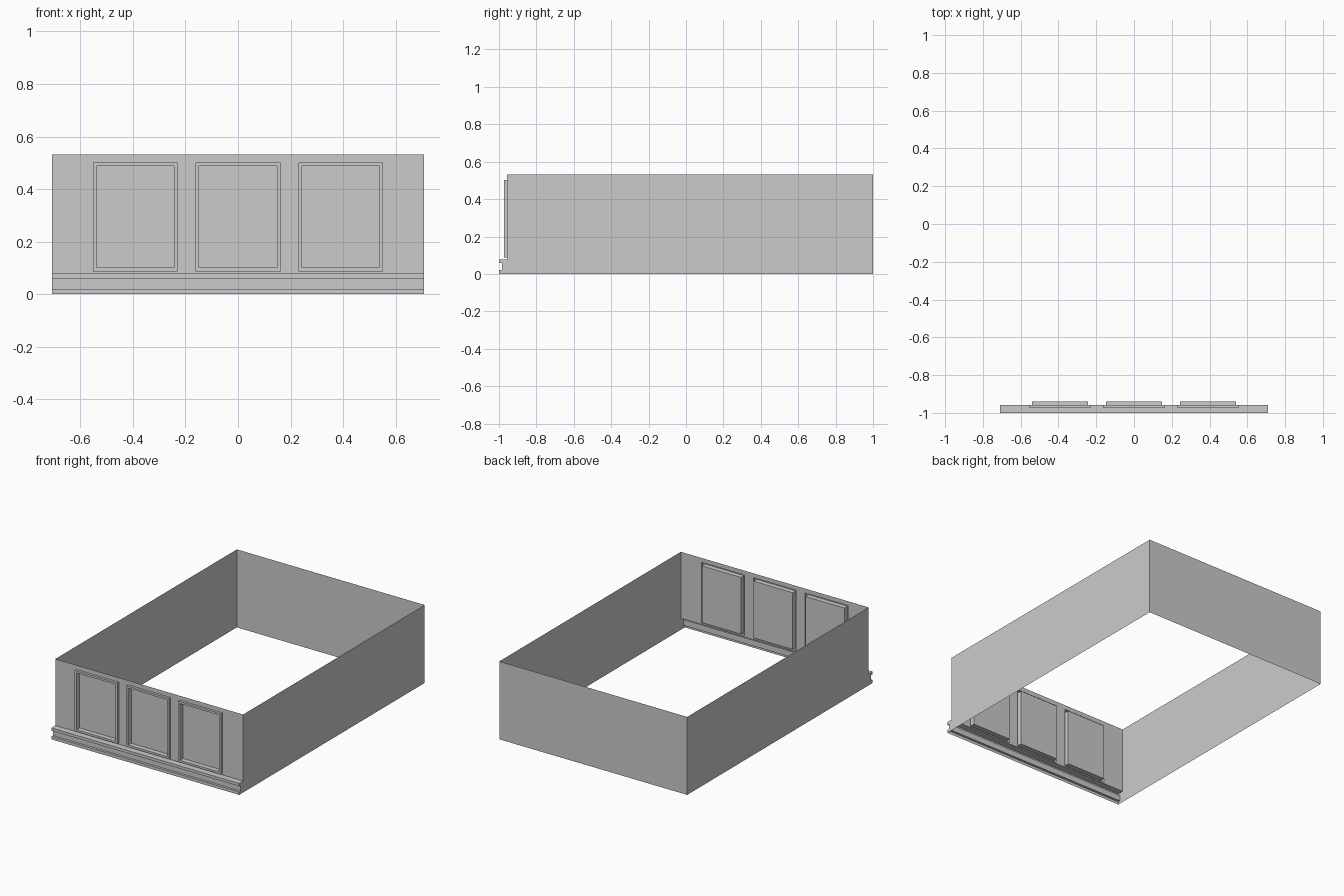
import bpy, bmesh
from mathutils import Vector

if "Cube" in bpy.data.objects:
    bpy.data.objects.remove(bpy.data.objects["Cube"])

W, H, BACK, WALL = 0.709, 0.532, 1.0, -0.957
RIM, PANEL = -0.973, -0.94
BASE_TOP = 0.078
# Base moulding section (y, z), from the floor up to the wall
BASE = [(-1, 0), (-1, 0.02), (-0.984, 0.02), (-0.984, 0.059),
        (-1, 0.059), (-1, BASE_TOP), (WALL, BASE_TOP)]


def finish(name, bm):
    mesh = bpy.data.meshes.new(name)
    bm.to_mesh(mesh)
    bm.free()
    obj = bpy.data.objects.new(name, mesh)
    bpy.context.collection.objects.link(obj)
    return obj


def face(bm, pts):
    return bm.faces.new([bm.verts.new(p) for p in pts])


def push(bm, f, dy):
    """Extrude one face straight along y and return the new cap."""
    new = bmesh.ops.extrude_discrete_faces(bm, faces=[f])["faces"][0]
    for v in new.verts:
        v.co.y += dy
    return new


# Side walls, cut to the moulding outline at the front
outline = BASE + [(WALL, H), (BACK, H), (BACK, 0)]
for name, s in (("left_side", -1), ("right_side", 1)):
    bm = bmesh.new()
    pts = [(s * W, y, z) for y, z in outline]
    f = face(bm, pts)
    f.normal_update()
    if f.normal.x * s < 0:
        f.normal_flip()
    finish(name, bm)

# Back wall
bm = bmesh.new()
face(bm, [(W, BACK, 0), (-W, BACK, 0), (-W, BACK, H), (W, BACK, H)])
finish("back_wall", bm)

# Base moulding: open strip along the front
bm = bmesh.new()
rows = [(bm.verts.new((-W, y, z)), bm.verts.new((W, y, z))) for y, z in BASE]
for (a, b), (d, c) in zip(rows, rows[1:]):
    bm.faces.new((a, b, c, d))
finish("base_moulding", bm)

# Front wall grid with three framed, sunken panels
half, gap = 0.1615, 0.391
xs = [-W] + [c + s * half for c in (-gap, 0, gap) for s in (-1, 1)] + [W]
zs = [BASE_TOP, 0.087, 0.502, H]
bm = bmesh.new()
grid = [[bm.verts.new((x, WALL, z)) for x in xs] for z in zs]
panels = []
for j in range(len(zs) - 1):
    for i in range(len(xs) - 1):
        f = bm.faces.new((grid[j][i], grid[j][i + 1], grid[j + 1][i + 1], grid[j + 1][i]))
        if j == 1 and i in (1, 3, 5):
            panels.append(f)
bm.normal_update()
for f in panels:
    cap = push(bm, f, RIM - WALL)
    bm.normal_update()
    bmesh.ops.inset_individual(bm, faces=[cap], thickness=0.0195)
    push(bm, cap, PANEL - RIM)
bm.normal_update()
finish("front_panels", bm)
